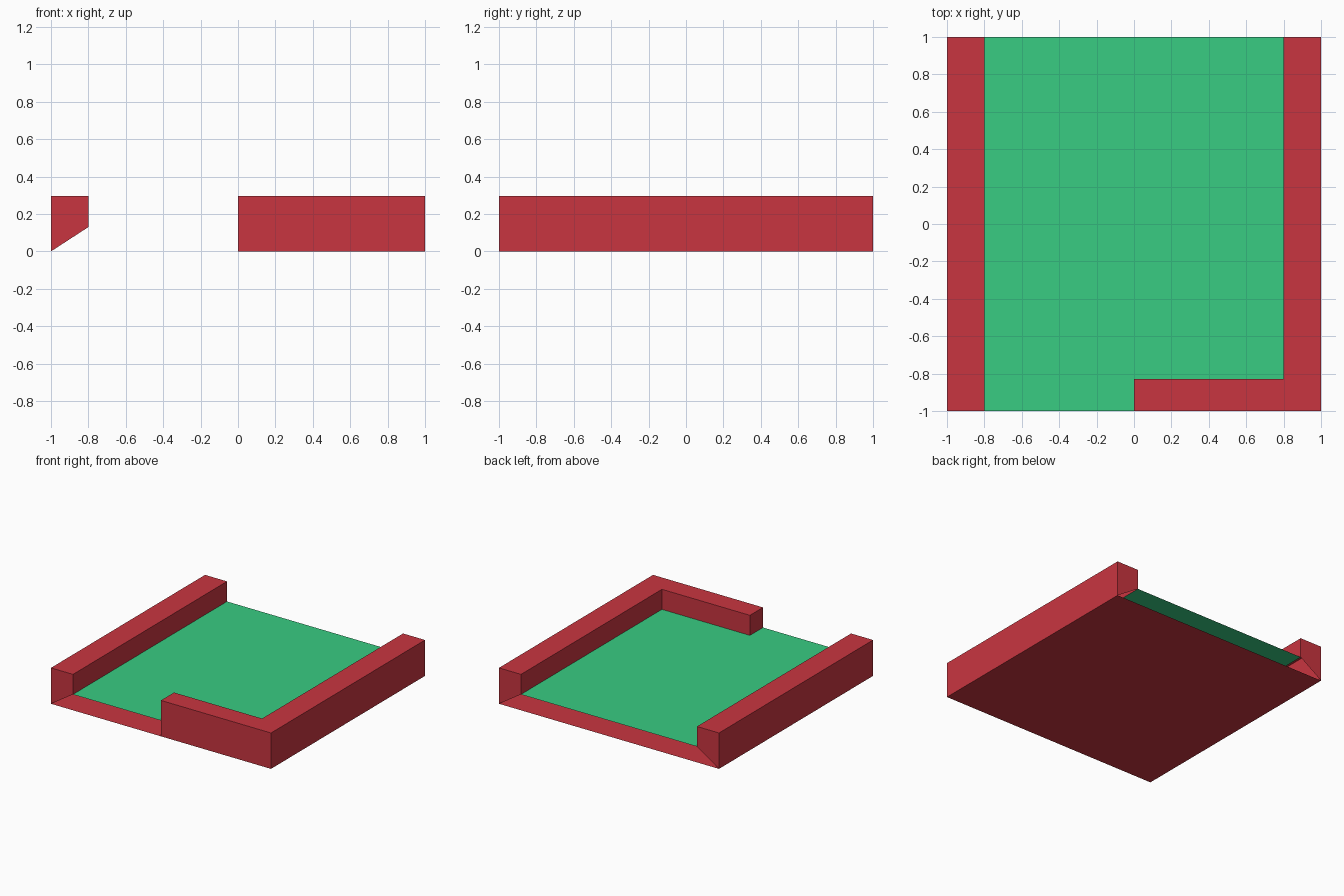
import bpy

if "Cube" in bpy.data.objects:
    bpy.data.objects.remove(bpy.data.objects["Cube"], do_unlink=True)

TOP = 0.295     # height of the walls
FLOOR = 0.13    # height of the raised floor
INNER = 0.8     # half width between the walls
STUB = -0.83    # inner face of the short front wall


def material(name, rgb):
    mat = bpy.data.materials.new(name)
    mat.use_nodes = True
    mat.diffuse_color = (*rgb, 1)
    mat.node_tree.nodes["Principled BSDF"].inputs["Base Color"].default_value = (*rgb, 1)
    return mat


def add_mesh(name, verts, faces, mat):
    mesh = bpy.data.meshes.new(name)
    mesh.from_pydata(verts, [], faces)
    mesh.materials.append(mat)
    obj = bpy.data.objects.new(name, mesh)
    bpy.context.collection.objects.link(obj)
    return obj


def wall(name, outer, inner, mat):
    """Hollow wall swept along matching outer and inner paths, capped at both ends."""
    verts, faces = [], []
    for (ox, oy), (ix, iy) in zip(outer, inner):
        verts += [(ox, oy, 0), (ox, oy, TOP), (ix, iy, TOP), (ix, iy, FLOOR)]
    for a in range(0, len(verts) - 4, 4):
        for k in range(a, a + 3):
            faces.append((k, k + 1, k + 5, k + 4))
    n = len(verts)
    faces += [(3, 2, 1, 0), (n - 4, n - 3, n - 2, n - 1)]
    return add_mesh(name, verts, faces, mat)


red = material("red", (0.584, 0.036, 0.051))
green = material("green", (0.040, 0.604, 0.223))

# Long straight wall
wall("straight_wall", [(-1, -1), (-1, 1)], [(-INNER, -1), (-INNER, 1)], red)

# Wall that turns the corner into a short front wall
wall("corner_wall", [(1, 1), (1, -1), (0, -1)],
     [(INNER, 1), (INNER, STUB), (0, STUB)], red)

# Thin base sheet, with open gaps to the floor at front and back
add_mesh("base", [(-1, -1, 0), (-1, 1, 0), (1, 1, 0), (1, -1, 0)], [(0, 1, 2, 3)], red)

# Raised floor sheet, notched around the short front wall
outline = [(-INNER, -1), (0, -1), (0, STUB), (INNER, STUB), (INNER, 1), (-INNER, 1)]
add_mesh("floor", [(x, y, FLOOR) for x, y in outline], [range(len(outline))], green)
